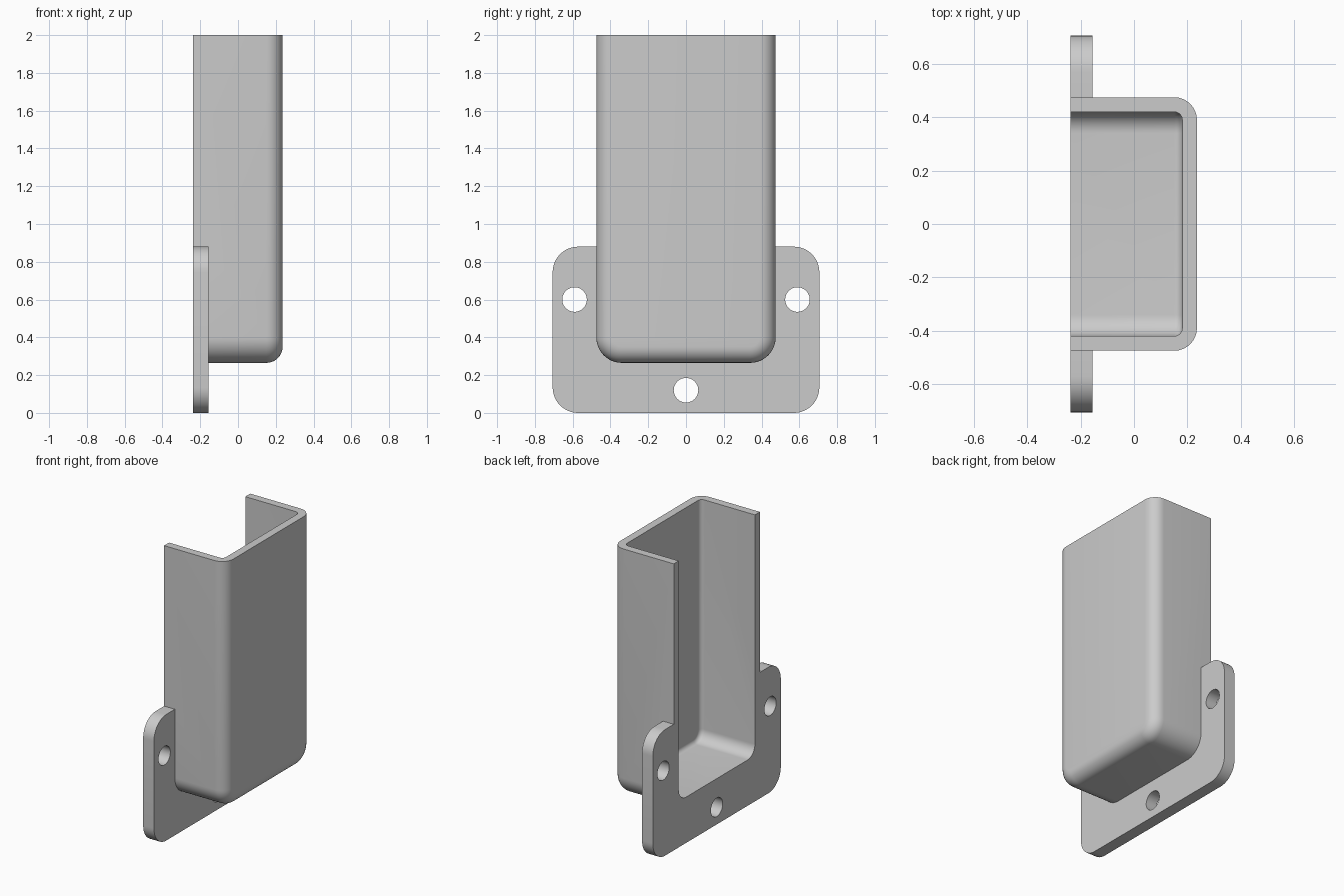
import bpy, bmesh, math
from mathutils import Matrix

if "Cube" in bpy.data.objects:
    bpy.data.objects.remove(bpy.data.objects["Cube"])

BACK, FRONT, TOP = -0.238, 0.236, 2.0
HALF_W, BOTTOM, CORNER = 0.475, 0.265, 0.135
FILLET, WALL, PLATE_T = 0.085, 0.055, 0.083

steel = bpy.data.materials.new("grey steel")
steel.diffuse_color = (0.6, 0.6, 0.6, 1)
steel.use_nodes = True
steel.node_tree.nodes["Principled BSDF"].inputs["Base Color"].default_value = steel.diffuse_color


def arc(cy, cz, r, a0, a1, n=12):
    return [(cy + r * math.cos(math.radians(a0 + (a1 - a0) * i / n)),
             cz + r * math.sin(math.radians(a0 + (a1 - a0) * i / n))) for i in range(n + 1)]


def pocket_outline(d, top):
    """Round-bottomed outline in the y-z plane, inset by d."""
    c, z = HALF_W - CORNER, BOTTOM + CORNER
    return ([(-HALF_W + d, top)] + arc(-c, z, CORNER - d, 180, 270)
            + arc(c, z, CORNER - d, 270, 360) + [(HALF_W - d, top)])


def loft(name, sections):
    """Closed solid through (x, outline) sections."""
    bm = bmesh.new()
    rings = [[bm.verts.new((x, y, z)) for y, z in pts] for x, pts in sections]
    for a, b in zip(rings, rings[1:]):
        n = len(a)
        for i in range(n):
            j = (i + 1) % n
            bm.faces.new((a[i], a[j], b[j], b[i]))
    bm.faces.new(rings[0])
    bm.faces.new(rings[-1])
    bmesh.ops.recalc_face_normals(bm, faces=bm.faces)
    me = bpy.data.meshes.new(name)
    bm.to_mesh(me)
    bm.free()
    me.materials.append(steel)
    ob = bpy.data.objects.new(name, me)
    bpy.context.collection.objects.link(ob)
    return ob


def filleted_pocket(name, inset, x_back, x_front, r, top):
    """Pocket solid whose front edge is rounded with radius r."""
    secs = [(x_back, pocket_outline(inset, top))]
    for i in range(9):
        a = math.radians(90 * i / 8)
        secs.append((x_front - r + r * math.sin(a),
                     pocket_outline(inset + r * (1 - math.cos(a)), top)))
    # the open top is levelled by the outline, so every section ends at the same height
    return loft(name, secs)


def combine(target, tool, operation):
    mod = target.modifiers.new(operation, 'BOOLEAN')
    mod.operation, mod.solver, mod.object = operation, 'EXACT', tool
    bpy.context.view_layer.objects.active = target
    bpy.ops.object.modifier_apply(modifier=mod.name)
    bpy.data.objects.remove(tool)


# outer body of the holder
holder = filleted_pocket("wall_holder", 0, BACK, FRONT, FILLET, TOP)

# mounting plate with four rounded corners
r, w, h = 0.135, 0.706, 0.88
outline = (arc(-w + r, r, r, 180, 270) + arc(w - r, r, r, 270, 360)
           + arc(w - r, h - r, r, 0, 90) + arc(-w + r, h - r, r, 90, 180))
plate = loft("mounting_plate", [(BACK, outline), (BACK + PLATE_T, outline)])
combine(holder, plate, 'UNION')

# cavity, open at the back and the top
cavity = filleted_pocket("cavity_cutter", WALL, BACK - 0.2, FRONT - WALL, FILLET - WALL, TOP + 0.2)
combine(holder, cavity, 'DIFFERENCE')

# screw holes
for y, z in ((-0.59, 0.6), (0.59, 0.6), (0, 0.12)):
    ring = arc(y, z, 0.065, 0, 352.5, 47)
    combine(holder, loft("hole_cutter", [(BACK - 0.1, ring), (BACK + 0.2, ring)]), 'DIFFERENCE')

# smooth rounds, crisp edges
holder.select_set(True)
bpy.context.view_layer.objects.active = holder
bpy.ops.object.shade_smooth_by_angle(angle=math.radians(30))
